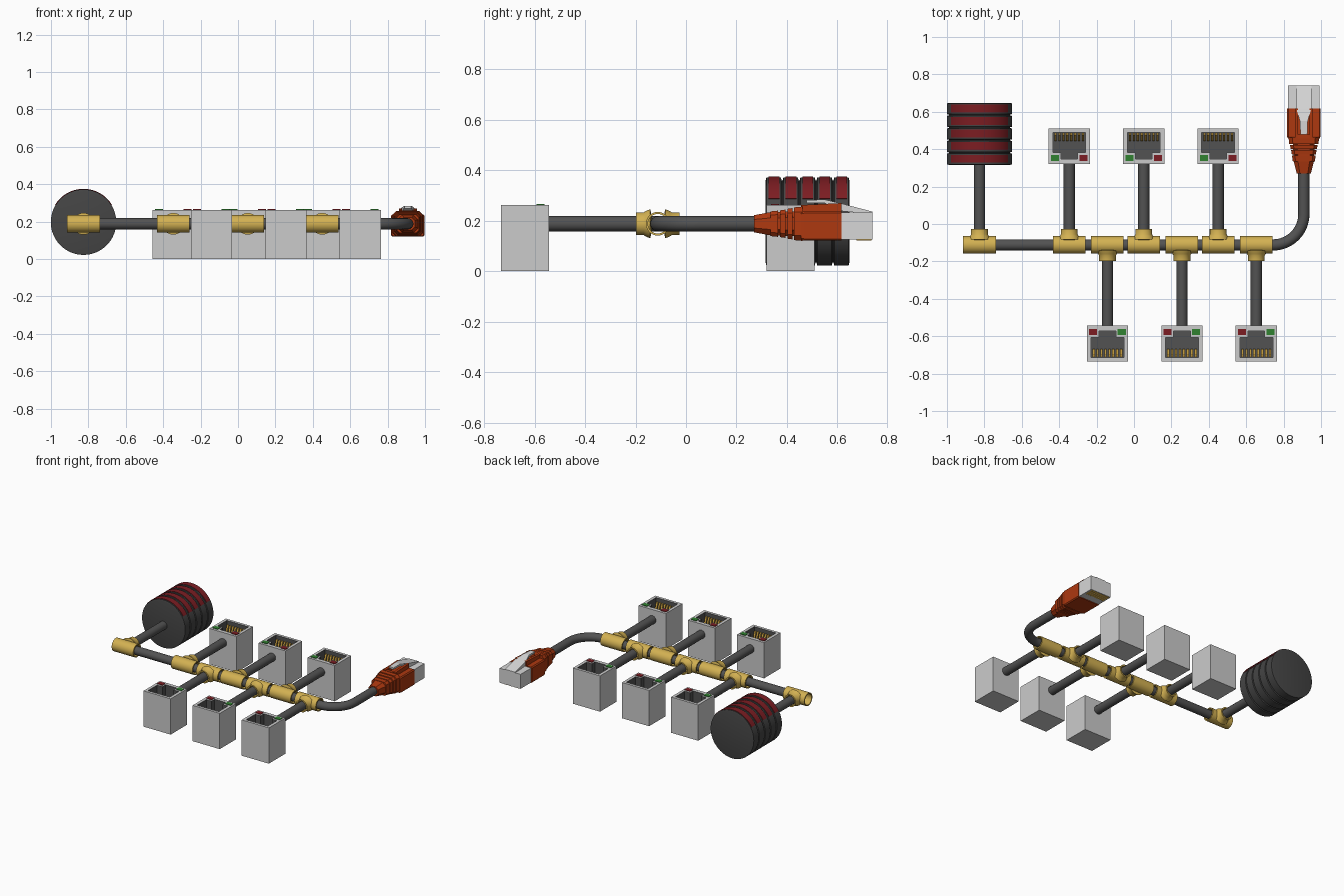
import bpy, bmesh, math
from math import pi, cos, sin, radians
from mathutils import Matrix

if "Cube" in bpy.data.objects:
    bpy.data.objects.remove(bpy.data.objects["Cube"])


def mat(name, *rgb):
    m = bpy.data.materials.new(name)
    m.diffuse_color = (*rgb, 1)
    m.use_nodes = True
    m.node_tree.nodes["Principled BSDF"].inputs["Base Color"].default_value = m.diffuse_color
    return m


GREY = mat("light_grey_casing", .60, .60, .60)
CABLE = mat("dark_grey_cable", .085, .085, .085)
DRUM = mat("charcoal_drum", .06, .06, .06)
BRASS = mat("brass", .65, .44, .085)
PIN = mat("gold_contact", .80, .48, .07)
BOOT = mat("burnt_orange_boot", .42, .04, .005)
RED = mat("dark_red", .20, .012, .016)
GREEN = mat("green_lamp", .03, .22, .03)
CLEAR = mat("pale_grey_plug", .68, .68, .68)

LINE_Y, AXIS_Z = -.112, .188


def add(name, bm, mats, loc=(0, 0, 0), turn=0, smooth=True):
    bmesh.ops.recalc_face_normals(bm, faces=bm.faces)
    me = bpy.data.meshes.new(name)
    bm.to_mesh(me)
    bm.free()
    for m in mats:
        me.materials.append(m)
    ob = bpy.data.objects.new(name, me)
    bpy.context.collection.objects.link(ob)
    ob.location = loc
    ob.rotation_euler.z = turn
    if smooth:
        bpy.ops.object.select_all(action='DESELECT')
        ob.select_set(True)
        bpy.context.view_layer.objects.active = ob
        bpy.ops.object.shade_smooth_by_angle(angle=radians(32))
    return ob


def lathe(name, profile, m, loc, turn=0, closed=False, arc=None, steps=40):
    """Turn (radius, y) points about the local y axis; arc = degrees from +x."""
    bm = bmesh.new()
    a0, a1 = (radians(a) for a in (arc or (0, 360)))
    vs = [bm.verts.new((r * cos(a0), y, r * sin(a0))) for r, y in profile]
    pairs = list(zip(vs, vs[1:])) + ([(vs[-1], vs[0])] if closed else [])
    es = [bm.edges.new(p) for p in pairs]
    bmesh.ops.spin(bm, geom=vs + es, cent=(0, 0, 0), axis=(0, -1, 0),
                   angle=a1 - a0, steps=steps)
    bmesh.ops.remove_doubles(bm, verts=bm.verts, dist=1e-5)
    if arc:
        bmesh.ops.holes_fill(bm, edges=bm.edges)
    return add(name, bm, [m], loc, turn)


def box(bm, x0, x1, y0, y1, z0, z1, index=0):
    mx = (Matrix.Translation(((x0 + x1) / 2, (y0 + y1) / 2, (z0 + z1) / 2))
          @ Matrix.Diagonal((x1 - x0, y1 - y0, z1 - z0, 1)))
    vs = bmesh.ops.create_cube(bm, size=1, matrix=mx)["verts"]
    for f in {f for v in vs for f in v.link_faces}:
        f.material_index = index
    return vs


def loft(bm, rings):
    rows = [[bm.verts.new(p) for p in r] for r in rings]
    n = len(rows[0])
    for a, b in zip(rows, rows[1:]):
        for i in range(n):
            bm.faces.new((a[i], a[(i + 1) % n], b[(i + 1) % n], b[i]))
    bm.faces.new(rows[0])
    bm.faces.new(rows[-1])


def chamfered(y, w, h, k=.3):
    """Eight-sided section at y with half width w and half height h."""
    c = k * h
    return [(x, y, z) for x, z in ((w, h - c), (w - c, h), (c - w, h), (-w, h - c),
                                   (-w, c - h), (c - w, -h), (w - c, -h), (w, c - h))]


def socket(name, x, y, turn):
    W, D, H, DEEP = .11, .095, .262, .10
    outer = [(-W, -D), (W, -D), (W, D), (-W, D)]
    hole = [(-.045, -.068), (.045, -.068), (.045, -.032), (.088, -.032),
            (.088, .075), (-.088, .075), (-.088, -.032), (-.045, -.032)]
    bm = bmesh.new()

    def loop(pts, z):
        return [bm.verts.new((px, py, z)) for px, py in pts]

    def walls(a, b, idx):
        for i in range(len(a)):
            j = (i + 1) % len(a)
            bm.faces.new((a[i], a[j], b[j], b[i])).material_index = idx

    o0, o1, h0, h1 = loop(outer, 0), loop(outer, H), loop(hole, DEEP), loop(hole, H)
    walls(o0, o1, 0)
    walls(h0, h1, 1)
    bm.faces.new(o0)
    bm.faces.new(h0).material_index = 1
    # flat rim between the outline and the stepped opening
    rim = [bm.edges.get((r[i], r[(i + 1) % len(r)])) for r in (o1, h1) for i in range(len(r))]
    bmesh.ops.triangle_fill(bm, edges=rim, use_beauty=True)
    add(name + "_casing", bm, [GREY, CABLE], (x, y, 0), turn, smooth=False)

    # eight sloping contacts and the two lamps
    bm = bmesh.new()
    for i in range(8):
        px = (i - 3.5) * .021
        for v in box(bm, px - .006, px + .006, .062, .072, .12, .235):
            if v.co.z < .2:
                v.co.y -= .034
    add(name + "_contacts", bm, [PIN], (x, y, 0), turn, smooth=False)
    bm = bmesh.new()
    box(bm, -.098, -.055, -.078, -.046, H - .01, H + .004, 0)
    box(bm, .055, .098, -.078, -.046, H - .01, H + .004, 1)
    add(name + "_lamps", bm, [GREEN, RED], (x, y, 0), turn, smooth=False)


def tee(name, x, turn):
    loc = (x, LINE_Y, AXIS_Z)
    lathe(name + "_sleeve", [(.039, -.087), (.047, -.087), (.047, .087), (.039, .087)],
          BRASS, loc, pi / 2, closed=True)
    lathe(name + "_branch", [(.036, .025), (.058, .03), (.05, .048), (.045, .056),
                             (.045, .086), (.036, .086)], BRASS, loc, turn, closed=True)


def branch_cable(name, x, length, turn):
    lathe(name, [(0, 0), (.03, 0), (.03, length), (0, length)], CABLE,
          (x, LINE_Y, AXIS_Z), turn, steps=28)


# sockets, tees and branch cables on alternating sides of the trunk
for i in range(3):
    for side, x, y, turn in (("back", -.346, .415, 0), ("front", -.142, -.639, pi)):
        x += i * .398
        tag = f"{side}_{i + 1}"
        socket(f"socket_{tag}", x, y, turn)
        tee(f"tee_{tag}", x, turn)
        branch_cable(f"branch_cable_{tag}", x, abs(y - LINE_Y) - .09, turn)

# drum with grooved segments, each carrying a red band over the top
DX, DZ, R, STEP = -.826, .197, .175, .0672
tee("tee_drum", DX, 0)
branch_cable("drum_cable", DX, .44, 0)
prof = [(0, 0)]
for i in range(5):
    y = i * STEP
    prof += [(R - .012, y), (R, y + .003), (R, y + .06), (R - .012, y + .063)]
prof += [(0, 4 * STEP + .063)]
lathe("drum", prof, DRUM, (DX, .316, DZ), steps=64)
for i in range(5):
    y = i * STEP + .012
    lathe(f"drum_band_{i + 1}", [(.168, y), (.178, y), (.178, y + .042), (.168, y + .042)],
          RED, (DX, .316, DZ), closed=True, arc=(31, 149), steps=30)

# trunk cable with a bend up to the plug
PX = .908
path = [(DX, LINE_Y), (.3, LINE_Y)]
path += [(PX - .165 + .165 * sin(a), LINE_Y + .165 - .165 * cos(a))
         for a in (k * pi / 32 for k in range(17))]
path += [(PX, .3)]
cu = bpy.data.curves.new("trunk_cable", 'CURVE')
cu.dimensions = '3D'
cu.bevel_depth, cu.bevel_resolution, cu.use_fill_caps = .03, 6, True
sp = cu.splines.new('POLY')
sp.points.add(len(path) - 1)
for p, (x, y) in zip(sp.points, path):
    p.co = (x, y, AXIS_Z, 1)
cu.materials.append(CABLE)
bpy.context.collection.objects.link(bpy.data.objects.new("trunk_cable", cu))

# strain relief: tapered neck and growing ribs
bm = bmesh.new()
loft(bm, [chamfered(.27, .038, .034, .5), chamfered(.335, .054, .046, .5),
          chamfered(.47, .06, .05, .5)])
for y0, y1, w, h in ((.335, .365, .063, .052), (.372, .395, .068, .056),
                     (.402, .422, .074, .062), (.429, .462, .082, .068)):
    loft(bm, [chamfered(y0, w - .004, h - .003), chamfered(y1, w, h)])
add("strain_relief", bm, [BOOT], (PX, 0, AXIS_Z), smooth=False)

# boot body with raised rails guarding the clip
bm = bmesh.new()
loft(bm, [[(x, y, z - .009) for x, y, z in chamfered(y, w, h, .12)]
          for y, w, h in ((.456, .085, .055), (.47, .09, .058), (.617, .09, .058))])
for s in (-1, 1):
    a, b = sorted((s * .03, s * .048))
    for v in box(bm, a, b, .456, .617, .04, .082):
        if v.co.y < .5 and v.co.z > .05:
            v.co.z -= .008
box(bm, -.03, .03, .456, .478, .04, .07)
add("boot_body", bm, [BOOT], (PX, 0, AXIS_Z), smooth=False)

# plug body, contacts underneath and latch clip
bm = bmesh.new()
box(bm, -.085, .085, .60, .74, .126, .232)
add("plug_body", bm, [CLEAR], (PX, 0, 0), smooth=False)
bm = bmesh.new()
for i in range(8):
    px = (i - 3.5) * .019
    box(bm, px - .006, px + .006, .675, .735, .122, .13)
add("plug_contacts", bm, [PIN], (PX, 0, 0), smooth=False)
bm = bmesh.new()
loft(bm, [[(-w, y, z - t), (w, y, z - t), (w, y, z), (-w, y, z)] for y, w, z, t in
          ((.478, .018, .282, .012), (.55, .021, .284, .014), (.617, .04, .268, .03),
           (.74, .04, .236, .01))])
add("latch_clip", bm, [CLEAR], (PX, 0, 0), smooth=False)
